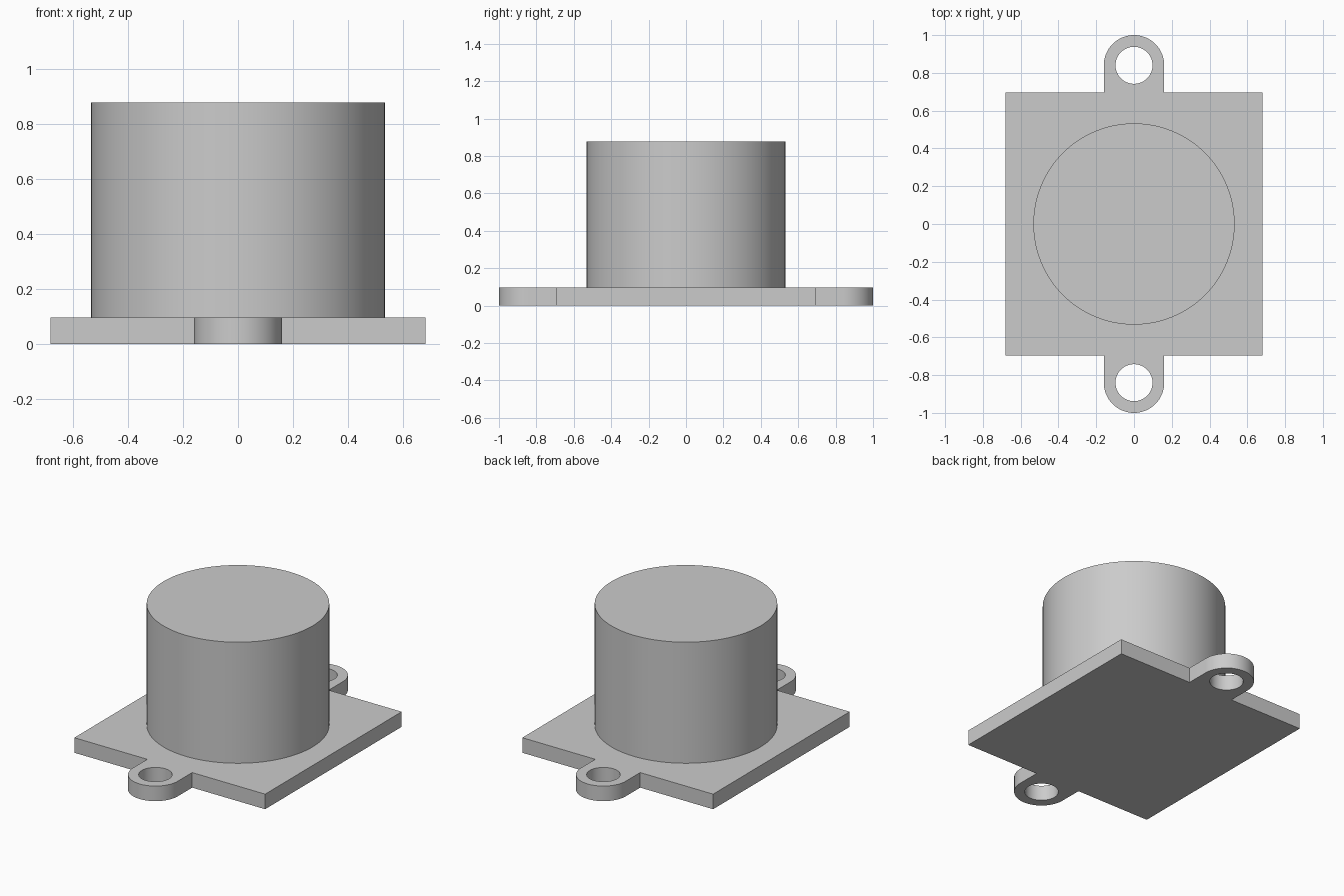
import bpy
import bmesh
from math import sin, cos, pi, radians

PLATE_X, PLATE_Y, PLATE_H = 0.68, 0.695, 0.097
EAR_Y, EAR_R, HOLE_R = 0.84, 0.16, 0.098
BODY_R, TOP_Z = 0.533, 0.877

cube = bpy.data.objects.get("Cube")
if cube:
    bpy.data.objects.remove(cube, do_unlink=True)

grey = bpy.data.materials.new("light grey")
grey.use_nodes = True
colour = (0.6, 0.6, 0.6, 1)
grey.diffuse_color = colour
grey.node_tree.nodes["Principled BSDF"].inputs["Base Color"].default_value = colour


def arc(cy, r, start, sweep, steps):
    """Points along an arc centred on (0, cy)."""
    return [(r * cos(start + sweep * i / steps), cy + r * sin(start + sweep * i / steps))
            for i in range(steps + 1)]


def finish(name, bm):
    """Turn a bmesh into a named object with smooth curved walls."""
    mesh = bpy.data.meshes.new(name)
    bm.to_mesh(mesh)
    bm.free()
    mesh.materials.clear()
    mesh.materials.append(grey)
    obj = bpy.data.objects.new(name, mesh)
    bpy.context.collection.objects.link(obj)
    bpy.ops.object.select_all(action='DESELECT')
    obj.select_set(True)
    bpy.context.view_layer.objects.active = obj
    bpy.ops.object.shade_smooth_by_angle(angle=radians(30))
    return obj


# Mounting plate: half outline with one ear, turned half a revolution for the other
half = [(PLATE_X, PLATE_Y), (EAR_R, PLATE_Y)]
half += arc(EAR_Y, EAR_R, 0, pi, 32)
half += [(-EAR_R, PLATE_Y), (-PLATE_X, PLATE_Y)]
outline = half + [(-x, -y) for x, y in half]
holes = [arc(s * EAR_Y, HOLE_R, 0, 2 * pi, 48)[:-1] for s in (1, -1)]

curve = bpy.data.curves.new("plate_profile", 'CURVE')
curve.dimensions = '2D'
curve.fill_mode = 'BOTH'
curve.extrude = PLATE_H / 2
for loop in [outline] + holes:
    spline = curve.splines.new('POLY')
    spline.points.add(len(loop) - 1)
    for point, (x, y) in zip(spline.points, loop):
        point.co = (x, y, 0, 1)
    spline.use_cyclic_u = True

profile = bpy.data.objects.new("plate_profile", curve)
bpy.context.collection.objects.link(profile)
depsgraph = bpy.context.evaluated_depsgraph_get()
flat = bpy.data.meshes.new_from_object(profile.evaluated_get(depsgraph))
bm = bmesh.new()
bm.from_mesh(flat)
bpy.data.objects.remove(profile, do_unlink=True)
bpy.data.meshes.remove(flat)
bmesh.ops.remove_doubles(bm, verts=bm.verts, dist=0.0001)
bmesh.ops.recalc_face_normals(bm, faces=bm.faces)
bmesh.ops.translate(bm, verts=bm.verts, vec=(0, 0, PLATE_H / 2))
finish("mounting_plate", bm)

# Round body standing on the plate
bm = bmesh.new()
bmesh.ops.create_cone(bm, cap_ends=True, segments=96, radius1=BODY_R, radius2=BODY_R,
                      depth=TOP_Z - PLATE_H)
bmesh.ops.translate(bm, verts=bm.verts, vec=(0, 0, (TOP_Z + PLATE_H) / 2))
finish("round_body", bm)
